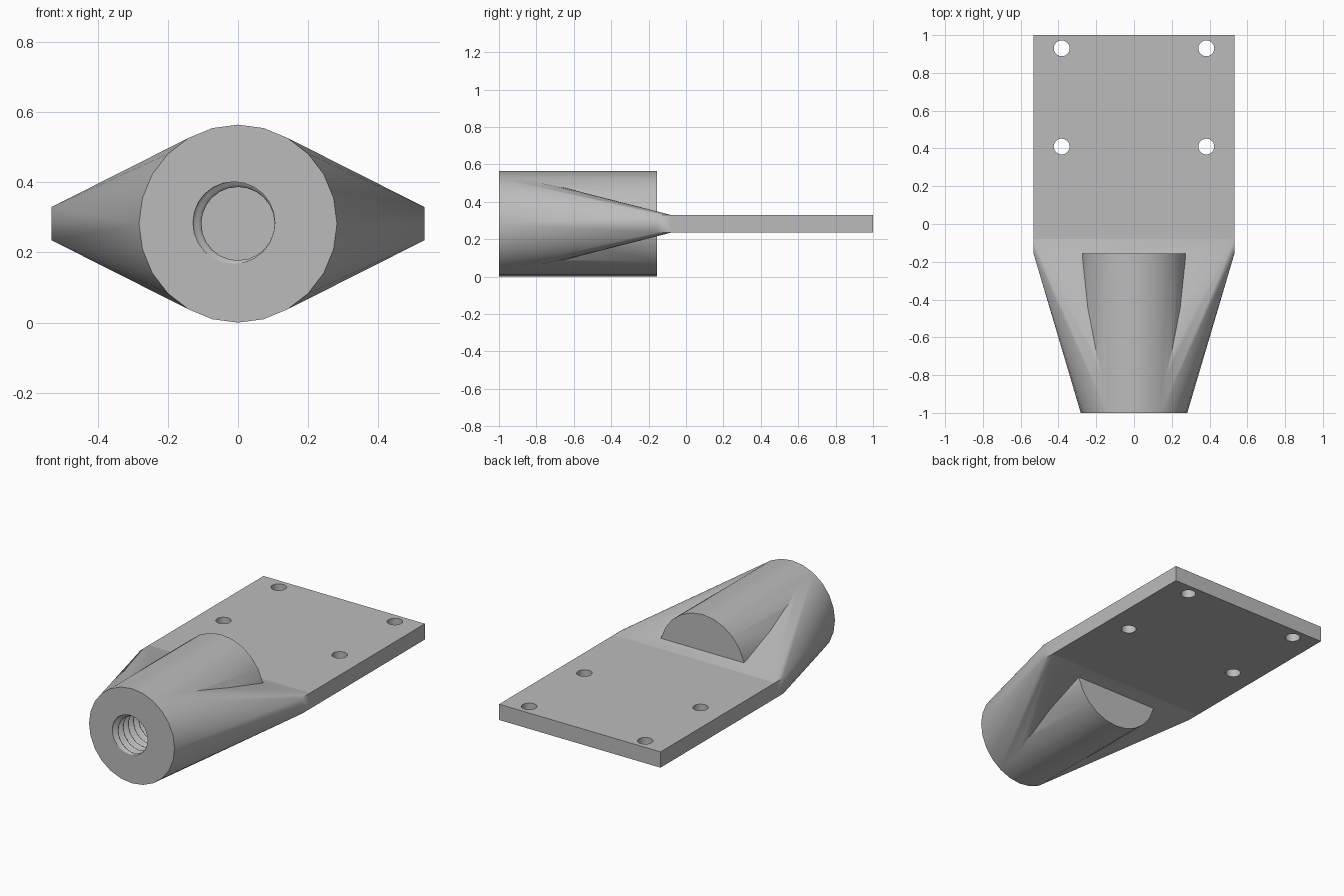
import bpy
import bmesh
from math import cos, sin, pi, radians
from mathutils import Vector

cube = bpy.data.objects.get("Cube")
if cube:
    bpy.data.objects.remove(cube, do_unlink=True)

# Main dimensions
AXIS_Z = 0.282
RADIUS = 0.282
HALF_WIDTH = 0.532
HALF_THICK = 0.047
SOCKET_END = -0.156
PLATE_START = -0.079

grey = bpy.data.materials.new("plain grey")
grey.use_nodes = True
grey.diffuse_color = (0.5, 0.5, 0.5, 1)
grey.node_tree.nodes["Principled BSDF"].inputs["Base Color"].default_value = (0.5, 0.5, 0.5, 1)


def finish(name, bm):
    bmesh.ops.recalc_face_normals(bm, faces=bm.faces[:])
    mesh = bpy.data.meshes.new(name)
    bm.to_mesh(mesh)
    bm.free()
    mesh.materials.append(grey)
    obj = bpy.data.objects.new(name, mesh)
    bpy.context.collection.objects.link(obj)
    return obj


def ring_y(y, radius, cx=0.0, cz=AXIS_Z, sides=24):
    """Circle around the y axis."""
    return [Vector((cx + radius * sin(2 * pi * i / sides), y,
                    cz + radius * cos(2 * pi * i / sides))) for i in range(sides)]


def ring_z(z, radius, cx, cy, sides=24):
    """Circle around the z axis."""
    return [Vector((cx + radius * cos(2 * pi * i / sides),
                    cy + radius * sin(2 * pi * i / sides), z)) for i in range(sides)]


def loft(name, rings):
    """Closed solid through a list of rings."""
    bm = bmesh.new()
    loops = [[bm.verts.new(p) for p in ring] for ring in rings]
    for a, b in zip(loops, loops[1:]):
        for i in range(len(a)):
            j = (i + 1) % len(a)
            bm.faces.new((a[i], a[j], b[j], b[i]))
    bm.faces.new(loops[0])
    bm.faces.new(loops[-1])
    return finish(name, bm)


def slab(y0, y1):
    return [Vector((x, y, AXIS_Z + z)) for x in (-HALF_WIDTH, HALF_WIDTH)
            for y in (y0, y1) for z in (-HALF_THICK, HALF_THICK)]


def hull(name, points):
    bm = bmesh.new()
    for p in points:
        bm.verts.new(p)
    out = bmesh.ops.convex_hull(bm, input=bm.verts[:])
    spare = [v for v in out["geom_interior"] if isinstance(v, bmesh.types.BMVert)]
    bmesh.ops.delete(bm, geom=spare, context='VERTS')
    bmesh.ops.dissolve_limit(bm, angle_limit=radians(0.2), verts=bm.verts[:], edges=bm.edges[:])
    return finish(name, bm)


def activate(obj):
    bpy.ops.object.select_all(action='DESELECT')
    obj.select_set(True)
    bpy.context.view_layer.objects.active = obj


def combine(obj, other, operation):
    other.hide_render = True
    mod = obj.modifiers.new(operation.lower(), 'BOOLEAN')
    mod.operation = operation
    mod.solver = 'EXACT'
    mod.object = other
    activate(obj)
    bpy.ops.object.modifier_apply(modifier=mod.name)
    bpy.data.objects.remove(other, do_unlink=True)


# Mounting plate with four bolt holes
plate = hull("mounting_plate", slab(PLATE_START, 1.0))
for x in (-0.383, 0.383):
    for y in (0.41, 0.93):
        drill = loft("bolt_drill", [ring_z(z, 0.042, x, y) for z in (0.1, 0.5)])
        combine(plate, drill, 'DIFFERENCE')

# Tapered body from the round front to the plate, joined with the straight socket
body = hull("tapered_socket_body", ring_y(-1.0, RADIUS) + slab(SOCKET_END, PLATE_START))
socket = loft("socket_cylinder", [ring_y(-1.0, RADIUS), ring_y(SOCKET_END, RADIUS)])
combine(body, socket, 'UNION')

# Threaded bore: a circle that orbits the axis as it goes deeper
PITCH, DEPTH, STEPS, OFFSET = 0.048, 0.46, 12, 0.0125
rings = []
for k in range(-STEPS, int(DEPTH / PITCH * STEPS) + 1):
    turn = radians(168) - 2 * pi * (k + 0.5) / STEPS
    rings.append(ring_y(-1.0 + PITCH * (k + 0.5) / STEPS, 0.117,
                        OFFSET * cos(turn), AXIS_Z + OFFSET * sin(turn)))
combine(body, loft("thread_cutter", rings), 'DIFFERENCE')

for obj in (plate, body):
    activate(obj)
    bpy.ops.object.shade_smooth_by_angle(angle=radians(30))
